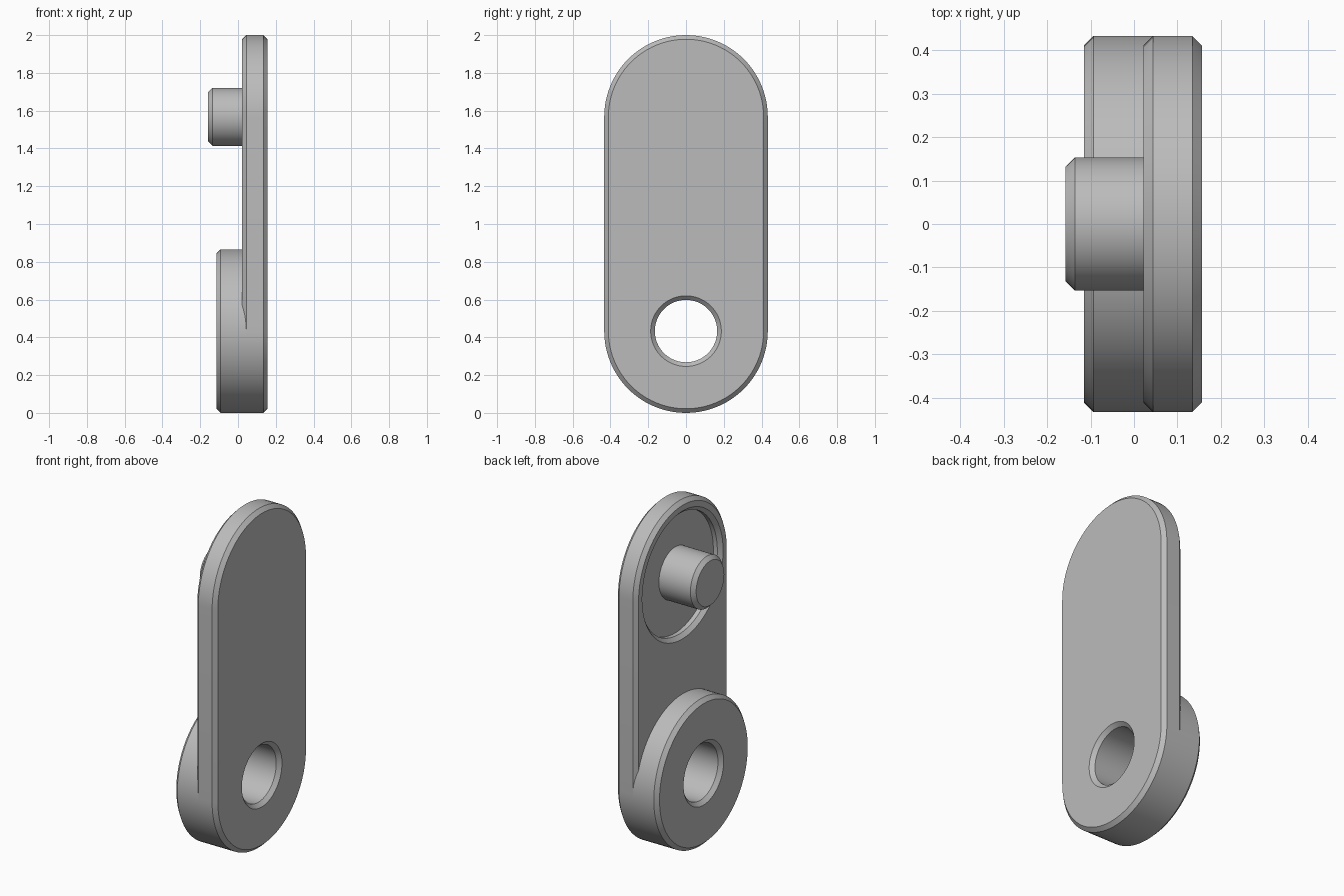
import bpy, bmesh
from math import sin, cos, pi

cube = bpy.data.objects.get("Cube")
if cube:
    bpy.data.objects.remove(cube)

SEG = 96
R = 0.433                 # half width of the plate, radius of the boss
LOW, HIGH = R, 2 - R      # heights of the two end axes
BACK, FACE = 0.022, 0.156  # the plate's two sides in x
BEV = 0.022
HOLE = 0.165
FLOOR = BACK + 0.048      # bottom of the round recess

grey = bpy.data.materials.new("plain grey")
grey.use_nodes = True
grey.diffuse_color = (0.5, 0.5, 0.5, 1)
grey.node_tree.nodes["Principled BSDF"].inputs["Base Color"].default_value = (0.5, 0.5, 0.5, 1)


def circle(x, r, z):
    return [(x, r * cos(2 * pi * i / SEG), z + r * sin(2 * pi * i / SEG)) for i in range(SEG)]


def stadium(x, r):
    half = SEG // 2
    top = [(x, r * cos(pi * i / half), HIGH + r * sin(pi * i / half)) for i in range(half + 1)]
    return top + [(x, -y, LOW + HIGH - z) for x, y, z in top]


def loft(name, loops, ring=False):
    """Skin a row of loops; cap the ends, or join last to first for a ring."""
    bm = bmesh.new()
    rows = [[bm.verts.new(p) for p in loop] for loop in loops]
    pairs = list(zip(rows, rows[1:]))
    if ring:
        pairs.append((rows[-1], rows[0]))
    else:
        bm.faces.new(rows[0])
        bm.faces.new(rows[-1])
    for a, b in pairs:
        for i in range(len(a)):
            j = (i + 1) % len(a)
            bm.faces.new((a[i], a[j], b[j], b[i]))
    bmesh.ops.recalc_face_normals(bm, faces=bm.faces)
    mesh = bpy.data.meshes.new(name)
    bm.to_mesh(mesh)
    bm.free()
    mesh.materials.append(grey)
    ob = bpy.data.objects.new(name, mesh)
    bpy.context.collection.objects.link(ob)
    return ob


def lathe(name, profile, z, ring=False):
    return loft(name, [circle(x, r, z) for x, r in profile], ring)


def cut(target, cutter):
    mod = target.modifiers.new(cutter.name, "BOOLEAN")
    mod.operation, mod.solver, mod.object = "DIFFERENCE", "EXACT", cutter
    bpy.context.view_layer.objects.active = target
    bpy.ops.object.modifier_apply(modifier=mod.name)
    bpy.data.objects.remove(cutter)


# Long plate with bevelled rims
plate = loft("plate", [stadium(BACK, R - BEV), stadium(BACK + BEV, R),
                       stadium(FACE - BEV, R), stadium(FACE, R - BEV)])

# Through hole with a countersunk edge, and the round recess near the top
over = 0.02
cut(plate, lathe("hole_cutter", [(BACK - over, HOLE), (FACE - BEV, HOLE),
                                 (FACE + over, HOLE + BEV + over)], LOW))
cut(plate, lathe("recess_cutter", [(FLOOR, 0.355), (BACK + BEV, 0.355),
                                   (BACK - over, 0.355 + BEV + over)], HIGH))

# Thick ring around the hole
END = -0.115
boss = lathe("boss_ring", [(BACK + BEV, R), (END + BEV, R), (END, R - BEV),
                           (END, HOLE + BEV), (END + BEV, HOLE), (BACK + BEV, HOLE)], LOW, ring=True)

# Pin standing in the recess
TIP = -0.158
pin = lathe("pin", [(FLOOR + over, 0.153), (TIP + BEV, 0.153), (TIP, 0.153 - BEV)], HIGH)

# Smooth round sides, crisp bevels
bpy.ops.object.select_all(action="DESELECT")
for ob in (plate, boss, pin):
    ob.select_set(True)
bpy.context.view_layer.objects.active = plate
bpy.ops.object.shade_smooth_by_angle(angle=pi / 6)
